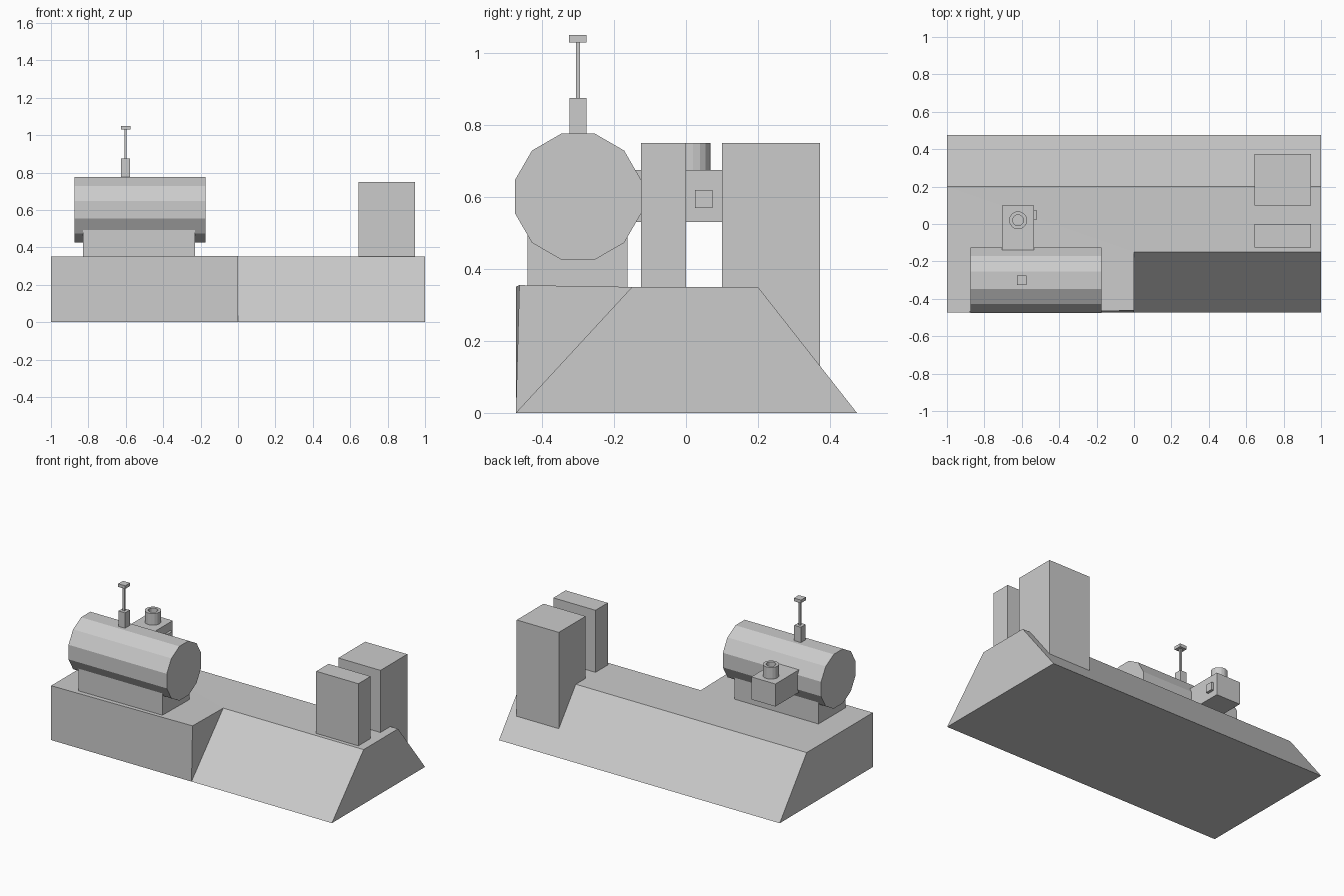
import bpy
import bmesh
import math
from mathutils import Matrix, Vector

cube = bpy.data.objects.get("Cube")
if cube:
    bpy.data.objects.remove(cube, do_unlink=True)

GREY = (0.6, 0.6, 0.6, 1.0)
grey = bpy.data.materials.new("plain grey")
grey.use_nodes = True
grey.diffuse_color = GREY
grey.node_tree.nodes["Principled BSDF"].inputs["Base Color"].default_value = GREY


def finish(name, bm):
    bmesh.ops.recalc_face_normals(bm, faces=bm.faces)
    mesh = bpy.data.meshes.new(name)
    bm.to_mesh(mesh)
    bm.free()
    mesh.materials.append(grey)
    obj = bpy.data.objects.new(name, mesh)
    bpy.context.collection.objects.link(obj)
    return obj


def box(name, low, high):
    low, high = Vector(low), Vector(high)
    bm = bmesh.new()
    bmesh.ops.create_cube(bm, size=1)
    bmesh.ops.scale(bm, vec=high - low, verts=bm.verts)
    bmesh.ops.translate(bm, vec=(low + high) / 2, verts=bm.verts)
    return finish(name, bm)


def cylinder(bm, sides, radius, length):
    bmesh.ops.create_cone(bm, cap_ends=True, segments=sides,
                          radius1=radius, radius2=radius, depth=length)


# Base: upright front on one half, sloping front on the other
foot, shelf, ridge, heel = (-0.473, 0), (-0.15, 0.35), (0.2, 0.35), (0.475, 0)
bm = bmesh.new()


def section(x, *points):
    return [bm.verts.new((x, y, z)) for y, z in points]


f0, t0, r0, b0 = section(-1, foot, (-0.473, 0.35), ridge, heel)
f1, t1, a1 = section(0, foot, (-0.463, 0.355), shelf)
f2, a2, r2, b2 = section(1, foot, shelf, ridge, heel)
for face in ((f0, t0, r0, b0), (f2, a2, r2, b2),      # ends
             (f0, f1, t1, t0), (f1, f2, a2, a1),      # front faces
             (f1, a1, t1),                            # step between halves
             (t0, t1, a1, r0), (a1, a2, r2, r0),      # top
             (r0, r2, b2, b0), (f0, f1, f2, b2, b0)):  # back and underside
    bm.faces.new(face)
finish("base", bm)

# Horizontal tank on its cradle
bm = bmesh.new()
cylinder(bm, 12, 0.175 / math.cos(math.pi / 12), 0.7)
turn = Matrix.Rotation(math.pi / 2, 4, 'Y') @ Matrix.Rotation(math.pi / 12, 4, 'Z')
bmesh.ops.transform(bm, matrix=Matrix.Translation((-0.525, -0.3, 0.601)) @ turn,
                    verts=bm.verts)
bm.normal_update()
finish("tank", bm)
box("tank_cradle", (-0.83, -0.44, 0.34), (-0.23, -0.163, 0.52))

# Valve stem on top of the tank
box("stem_block", (-0.625, -0.324, 0.76), (-0.578, -0.276, 0.875))
box("stem_rod", (-0.607, -0.306, 0.87), (-0.595, -0.294, 1.035))
box("stem_cap", (-0.626, -0.325, 1.03), (-0.576, -0.276, 1.05))

# Box behind the tank, with a side knob and an open collar
box("side_box", (-0.707, -0.14, 0.53), (-0.535, 0.1, 0.675))
box("side_knob", (-0.54, 0.025, 0.57), (-0.518, 0.073, 0.62))
bm = bmesh.new()
cylinder(bm, 16, 0.048, 0.085)
bmesh.ops.translate(bm, vec=(-0.62, 0.02, 0.7075), verts=bm.verts)
bm.normal_update()
top = max(bm.faces, key=lambda f: f.calc_center_median().z)
bmesh.ops.inset_region(bm, faces=[top], thickness=0.019)
rim = bmesh.ops.extrude_discrete_faces(bm, faces=[top])["faces"][0]
bmesh.ops.translate(bm, vec=(0, 0, -0.06), verts=rim.verts)
finish("collar", bm)

# Twin upright blocks at the far end
box("front_block", (0.645, -0.125, 0.34), (0.945, 0, 0.75))
box("rear_block", (0.645, 0.1, 0.1), (0.945, 0.373, 0.75))
